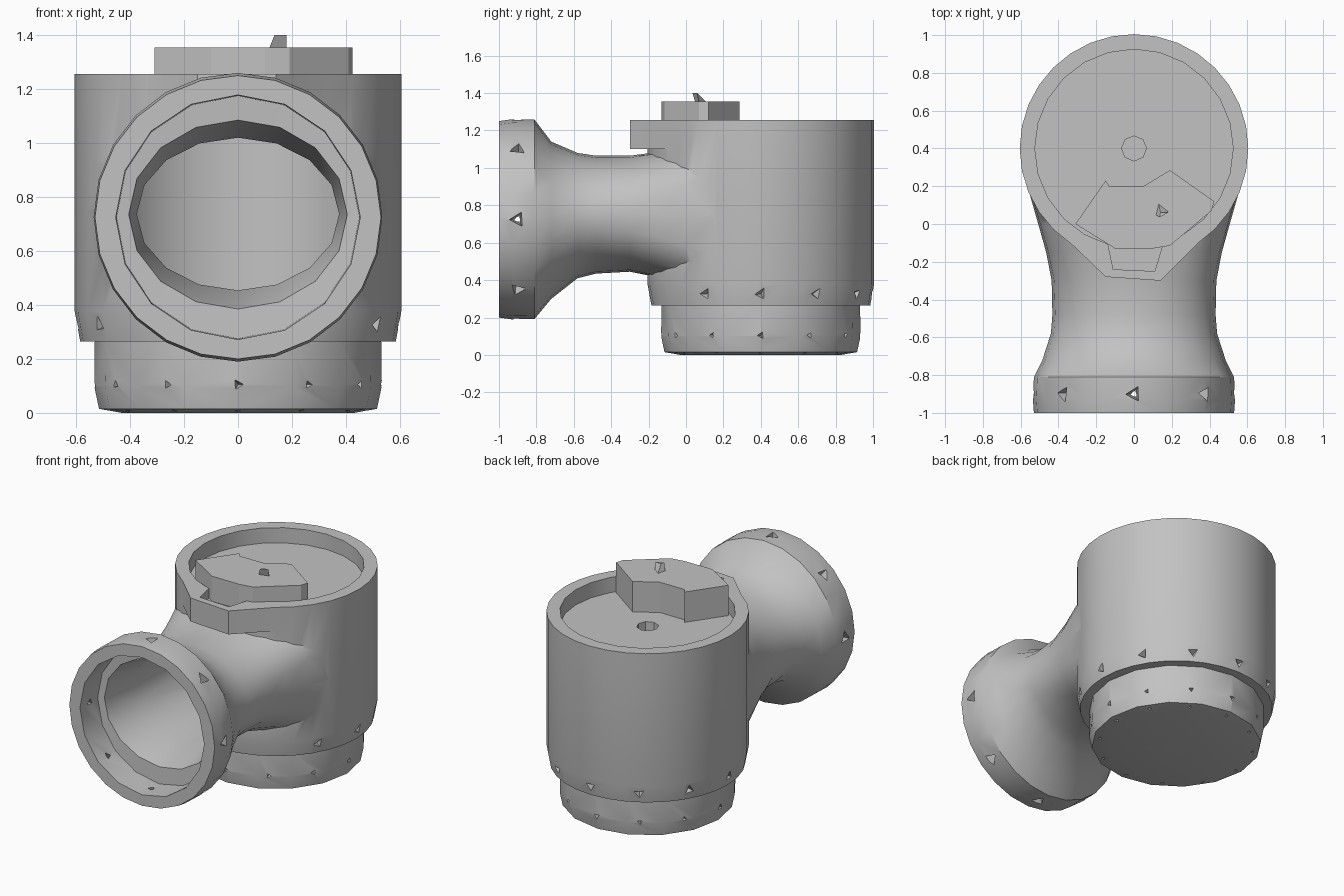
import bpy, bmesh
from math import cos, sin, pi, radians, copysign
from mathutils import Vector

cube = bpy.data.objects.get("Cube")
if cube:
    bpy.data.objects.remove(cube, do_unlink=True)

grey = bpy.data.materials.new("plain grey")
grey.use_nodes = True
grey.diffuse_color = (0.54, 0.54, 0.54, 1)
grey.node_tree.nodes["Principled BSDF"].inputs["Base Color"].default_value = (0.54, 0.54, 0.54, 1)

AXIS_Y = 0.4      # centre of the upright housing
FLANGE_Z = 0.725  # centre of the pipe mouth


def finish(name, bm):
    bmesh.ops.recalc_face_normals(bm, faces=bm.faces[:])
    mesh = bpy.data.meshes.new(name)
    bm.to_mesh(mesh)
    bm.free()
    mesh.materials.append(grey)
    obj = bpy.data.objects.new(name, mesh)
    bpy.context.collection.objects.link(obj)
    return obj


def loft(name, rings):
    """Skin a row of equal rings and close both ends."""
    bm = bmesh.new()
    rows = [[bm.verts.new(p) for p in ring] for ring in rings]
    n = len(rows[0])
    for a, b in zip(rows, rows[1:]):
        for i in range(n):
            bm.faces.new((a[i], a[(i + 1) % n], b[(i + 1) % n], b[i]))
    bm.faces.new(rows[0])
    bm.faces.new(rows[-1])
    return finish(name, bm)


def upright(name, profile, sides):
    """Turned shape about the housing axis from (radius, z) pairs."""
    turn = [2 * pi * i / sides for i in range(sides)]
    return loft(name, [[(r * cos(t), AXIS_Y + r * sin(t), z) for t in turn] for r, z in profile])


def squared(value, power):
    return copysign(abs(value) ** power, value)


def pipe(name, sections, sides):
    """Pipe along y from (y, half width, half height, centre z, squareness power)."""
    turn = [2 * pi * i / sides for i in range(sides)]
    return loft(name, [[(w * squared(cos(t), p), y, c + h * squared(sin(t), p)) for t in turn]
                       for y, w, h, c, p in sections])


def prism(name, outline, z0, z1):
    return loft(name, [[(x, y, z) for x, y in outline] for z in (z0, z1)])


def notches(name, places, size, depth):
    """Three-sided dents: each place is a point and its outward direction."""
    bm = bmesh.new()
    for point, out in places:
        out = Vector(out).normalized()
        side = out.orthogonal().normalized()
        up = out.cross(side)
        base = [bm.verts.new(Vector(point) + out * size * 0.5
                             + (side * cos(a) + up * sin(a)) * size)
                for a in (0.3, 0.3 + 2 * pi / 3, 0.3 + 4 * pi / 3)]
        tip = bm.verts.new(Vector(point) - out * depth)
        bm.faces.new(base)
        for i in range(3):
            bm.faces.new((base[i], base[(i + 1) % 3], tip))
    return finish(name, bm)


def combine(target, tool, operation):
    mod = target.modifiers.new(operation, 'BOOLEAN')
    mod.operation, mod.object, mod.solver = operation, tool, 'EXACT'
    bpy.context.view_layer.objects.active = target
    bpy.ops.object.modifier_apply(modifier=mod.name)
    bpy.data.objects.remove(tool, do_unlink=True)


def around(count, radius, z, tilt=0):
    """Points and directions evenly spaced round the housing axis."""
    turn = [2 * pi * i / count for i in range(count)]
    return [((radius * cos(t), AXIS_Y + radius * sin(t), z), (cos(t), sin(t), tilt)) for t in turn]


# Housing with chamfered lower ring
body = upright("valve_body", [(0.585, 0.265), (0.605, 0.375), (0.605, 1.255)], 32)

# Pipe neck, round at the mouth and squarer where it flares into the housing
combine(body, pipe("neck", [
    (-1.0, 0.53, 0.525, FLANGE_Z, 1), (-0.93, 0.535, 0.535, FLANGE_Z, 1),
    (-0.81, 0.53, 0.533, FLANGE_Z, 1), (-0.72, 0.485, 0.42, 0.72, 1),
    (-0.58, 0.44, 0.335, 0.745, 1), (-0.48, 0.432, 0.315, 0.75, 1),
    (-0.3, 0.436, 0.31, 0.755, 0.9), (-0.15, 0.465, 0.335, 0.75, 0.75),
    (0.0, 0.507, 0.36, 0.745, 0.6), (0.15, 0.55, 0.365, 0.745, 0.5),
    (0.3, 0.585, 0.365, 0.745, 0.45)], 24), 'UNION')

# Lip swelling out at the front of the rim
combine(body, prism("front_lip", [(-0.4, -0.04), (-0.15, -0.28), (0.14, -0.3), (0.4, -0.04)],
                    1.1, 1.255), 'UNION')

# Base cap below the housing
combine(body, upright("base_cap", [(0.43, 0.0), (0.515, 0.015), (0.533, 0.1), (0.53, 0.33)], 16), 'UNION')

# Hollows: top recess, lip pocket, chamber, mouth, bore and centre hole
cuts = [
    upright("top_recess", [(0.525, 1.155), (0.525, 1.4)], 24),
    prism("lip_pocket", [(-0.15, -0.05), (-0.11, -0.24), (0.11, -0.25), (0.17, -0.05)], 1.19, 1.4),
    upright("chamber", [(0.5, 0.4), (0.5, 1.03)], 32),
    pipe("bore", [(-1.1, 0.455, 0.455, FLANGE_Z, 1), (-0.82, 0.45, 0.45, FLANGE_Z, 1),
                  (-0.815, 0.405, 0.35, 0.735, 1), (-0.55, 0.375, 0.283, 0.737, 1),
                  (0.1, 0.375, 0.283, 0.737, 1)], 16),
    upright("centre_hole", [(0.066, -0.2), (0.066, 1.5)], 8),
]
for cut in cuts:
    combine(body, cut, 'DIFFERENCE')

# Three-sided holes round the mouth, dents round the lower ring and cap
mouth = [((0.53 * cos(k * pi / 4), -0.9, FLANGE_Z + 0.53 * sin(k * pi / 4)),
          (cos(k * pi / 4), 0, sin(k * pi / 4))) for k in range(8)]
lower_ring = [p for p in around(12, 0.592, 0.325) if p[0][1] > 0]
combine(body, notches("mouth_holes", mouth, 0.05, 0.18), 'DIFFERENCE')
combine(body, notches("ring_dents", lower_ring, 0.05, 0.04), 'DIFFERENCE')
combine(body, notches("cap_dents", around(12, 0.522, 0.105), 0.022, 0.03), 'DIFFERENCE')
combine(body, notches("cap_edge_dents", around(12, 0.47, 0.01, -4), 0.02, 0.02), 'DIFFERENCE')

# Angular block on the recessed top, with its small pointed pin
block = prism("top_block", [(-0.31, 0.0), (-0.15, 0.23), (-0.13, 0.2), (0.05, 0.2), (0.19, 0.285),
                            (0.425, 0.12), (0.41, 0.07), (0.19, -0.115), (0.1, -0.13), (-0.1, -0.13)],
              1.15, 1.355)
pin = loft("top_pin", [[(0.115, 0.05, 1.35), (0.18, 0.07, 1.35), (0.13, 0.11, 1.35)],
                       [(0.135, 0.035, 1.4), (0.18, 0.06, 1.4), (0.14, 0.06, 1.4)]])

# Smooth the round walls, keeping edges sharp
bpy.ops.object.select_all(action='DESELECT')
body.select_set(True)
bpy.context.view_layer.objects.active = body
bpy.ops.object.shade_smooth_by_angle(angle=radians(30))
